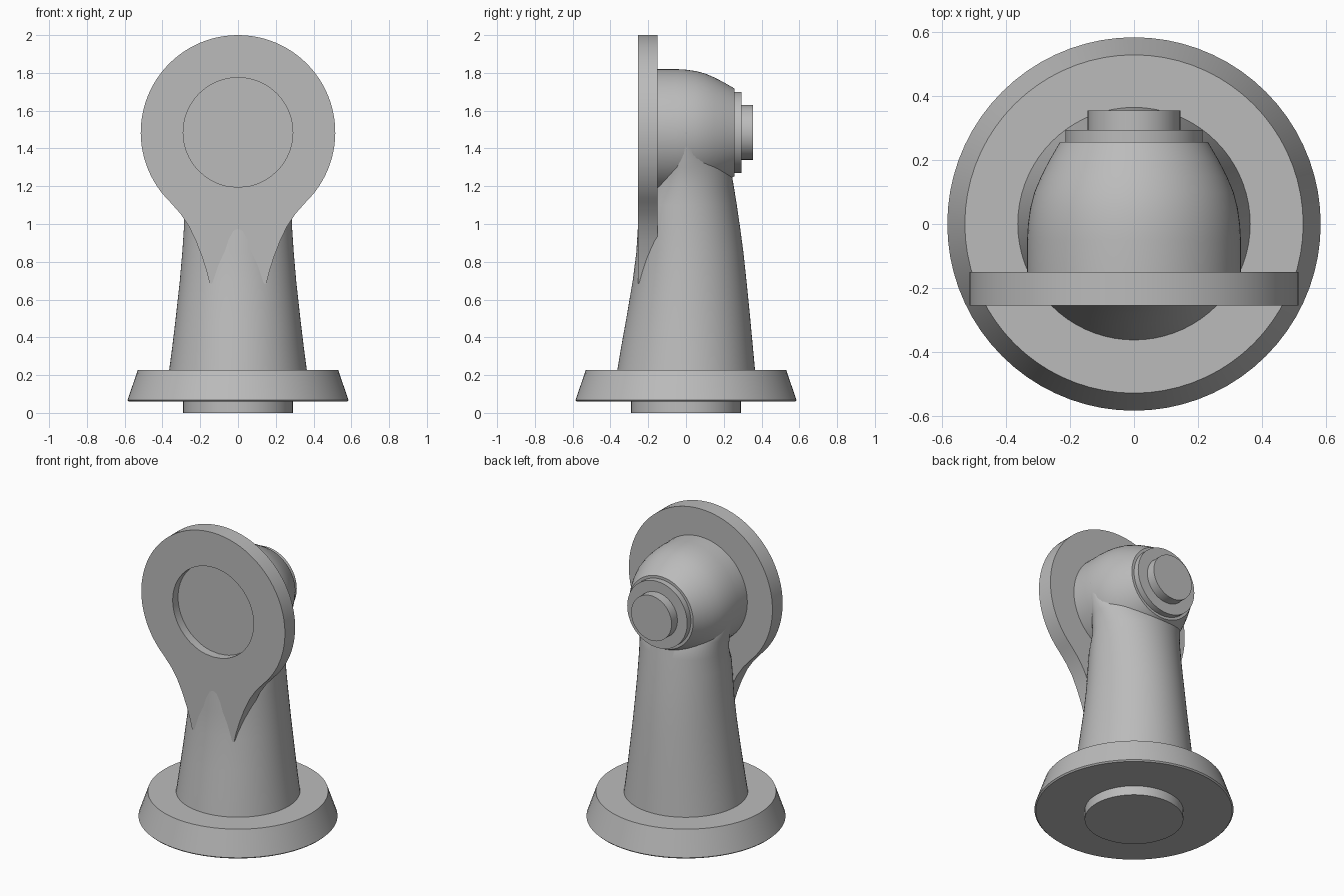
import bpy, bmesh
from math import sin, cos, pi, atan2

cube = bpy.data.objects.get("Cube")
if cube:
    bpy.data.objects.remove(cube, do_unlink=True)

SIDES = 72
AXIS_Z = 1.485  # height of the horizontal axis through head and plate

grey = bpy.data.materials.new("plain grey")
grey.use_nodes = True
grey.diffuse_color = (0.5, 0.5, 0.5, 1)
grey.node_tree.nodes["Principled BSDF"].inputs["Base Color"].default_value = (0.5, 0.5, 0.5, 1)


def loft(name, loops, angle=0.5):
    """Skin a stack of equal-length closed loops and cap both ends."""
    bm = bmesh.new()
    rings = [[bm.verts.new(p) for p in loop] for loop in loops]
    for a, b in zip(rings, rings[1:]):
        for i in range(len(a)):
            j = (i + 1) % len(a)
            bm.faces.new((a[i], a[j], b[j], b[i]))
    bm.faces.new(rings[0])
    bm.faces.new(rings[-1])
    bmesh.ops.recalc_face_normals(bm, faces=bm.faces)
    mesh = bpy.data.meshes.new(name)
    bm.to_mesh(mesh)
    bm.free()
    mesh.materials.append(grey)
    obj = bpy.data.objects.new(name, mesh)
    bpy.context.collection.objects.link(obj)
    bpy.ops.object.select_all(action="DESELECT")
    obj.select_set(True)
    bpy.context.view_layer.objects.active = obj
    bpy.ops.object.shade_smooth_by_angle(angle=angle)
    return obj


TURN = [2 * pi * i / SIDES for i in range(SIDES)]


def upright(name, profile):
    """Turned part about z from (radius, z) pairs."""
    return loft(name, [[(r * cos(t), r * sin(t), z) for t in TURN] for r, z in profile])


def sideways(name, profile):
    """Turned part about the horizontal axis from (radius, y) pairs."""
    return loft(name, [[(r * cos(t), y, AXIS_Z + r * sin(t)) for t in TURN] for r, y in profile], 0.4)


# Foot
upright("bottom_spigot", [(0.29, 0), (0.29, 0.08)])
upright("base_flange", [(0.577, 0.06), (0.585, 0.068), (0.53, 0.228)])

# Column: height, half width, front depth, back depth
sections = [
    (0.2, 0.368, 0.368, 0.368), (0.35, 0.348, 0.343, 0.354), (0.5, 0.33, 0.316, 0.34),
    (0.7, 0.308, 0.282, 0.32), (0.85, 0.295, 0.263, 0.304), (0.97, 0.287, 0.2555, 0.288),
    (1.1, 0.282, 0.24, 0.269), (1.2, 0.281, 0.18, 0.253), (1.3, 0.293, 0.16, 0.235),
    (1.4, 0.322, 0.15, 0.15), (1.485, 0.333, 0.14, 0.05),
]
loft("column", [[(w * cos(t), (b if sin(t) > 0 else f) * sin(t), z) for t in TURN]
                for z, w, f, b in sections])

# Head with its cap and pin
sideways("rounded_head", [(0.335, -0.17), (0.335, -0.05), (0.332, 0.0), (0.325, 0.05), (0.312, 0.1),
                          (0.291, 0.15), (0.265, 0.2), (0.232, 0.257)])
sideways("rear_cap", [(0.215, 0.24), (0.215, 0.295)])
sideways("rear_pin", [(0.145, 0.28), (0.145, 0.355)])

# Face plate: round disc running down into a tapering neck, with a round pocket
start, steps = -0.8, 72
sweep = pi - 2 * start
rim = [(0.515 * cos(start + sweep * i / steps), 0.515 * sin(start + sweep * i / steps))
       for i in range(steps + 1)]
neck = [(0.305, -0.43), (0.26, -0.497), (0.223, -0.575), (0.19, -0.66), (0.165, -0.74), (0.15, -0.8)]
outline = rim + [(-x, z) for x, z in neck] + [(0, -0.8)] + neck[::-1]
pocket = [(0.29 * cos(atan2(z, x)), 0.29 * sin(atan2(z, x))) for x, z in outline]


def at_depth(points, y):
    return [(x, y, AXIS_Z + z) for x, z in points]


loft("face_plate", [at_depth(outline, -0.15), at_depth(outline, -0.255),
                    at_depth(pocket, -0.255), at_depth(pocket, -0.2)])
